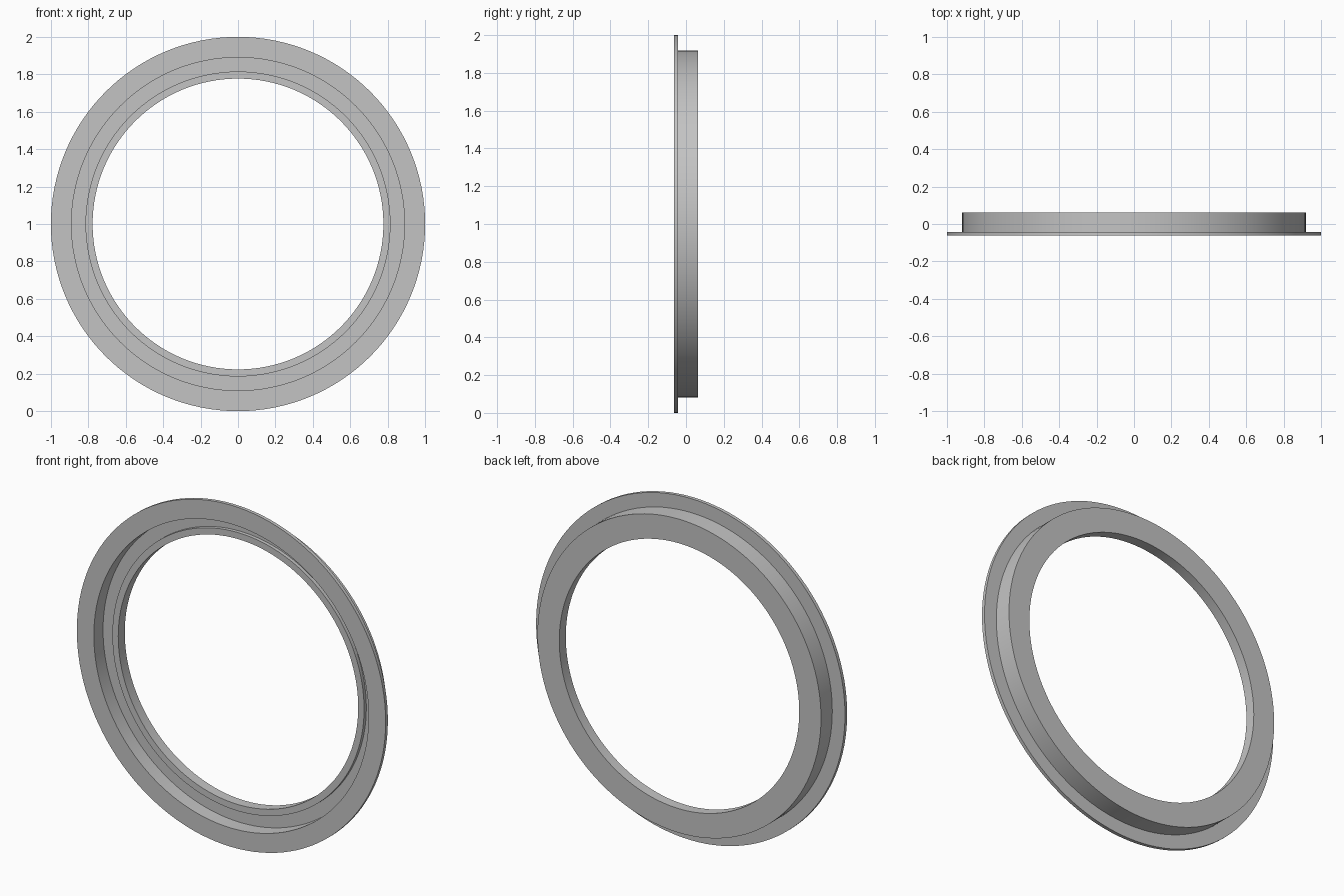
import bpy
import bmesh
from math import tau, radians
from mathutils import Vector

cube = bpy.data.objects.get("Cube")
if cube:
    bpy.data.objects.remove(cube, do_unlink=True)

# Single grey material
GREY = (0.55, 0.55, 0.55, 1.0)
grey = bpy.data.materials.new("plain_grey")
grey.use_nodes = True
grey.diffuse_color = GREY
grey.node_tree.nodes["Principled BSDF"].inputs["Base Color"].default_value = GREY

# Key radii and depths of the ring section
R_FLANGE, R_BODY, R_RECESS, R_LIP, R_BORE = 1.0, 0.918, 0.89, 0.815, 0.777
FRONT, FLANGE_BACK, LIP_FRONT, FLOOR, BACK = -0.0625, -0.042, 0.002, 0.023, 0.0625


def lathe(name, section, steps):
    """Revolve a closed (radius, y) section around the y axis at z = 1."""
    bm = bmesh.new()
    verts = [bm.verts.new((r, y, 1)) for r, y in section]
    edges = [bm.edges.new((a, b)) for a, b in zip(verts, verts[1:] + verts[:1])]
    bmesh.ops.spin(bm, geom=verts + edges, cent=Vector((0, 0, 1)),
                   axis=Vector((0, 1, 0)), angle=tau, steps=steps)
    bmesh.ops.remove_doubles(bm, verts=bm.verts[:], dist=1e-4)
    bmesh.ops.recalc_face_normals(bm, faces=bm.faces[:])
    mesh = bpy.data.meshes.new(name)
    bm.to_mesh(mesh)
    bm.free()
    mesh.materials.append(grey)
    obj = bpy.data.objects.new(name, mesh)
    bpy.context.collection.objects.link(obj)
    return obj


# Flanged ring: thin front flange, recessed channel, raised inner lip, flat back
ring = lathe("flanged_ring", [
    (R_FLANGE, FRONT), (R_FLANGE, FLANGE_BACK),
    (R_BODY, FLANGE_BACK), (R_BODY, BACK),
    (R_BORE, BACK), (R_BORE, LIP_FRONT),
    (R_LIP, LIP_FRONT), (R_LIP, FLOOR),
    (R_RECESS, FLOOR), (R_RECESS, FRONT),
], 128)

bpy.ops.object.select_all(action="DESELECT")
ring.select_set(True)
bpy.context.view_layer.objects.active = ring
bpy.ops.object.shade_smooth_by_angle(angle=radians(30))
